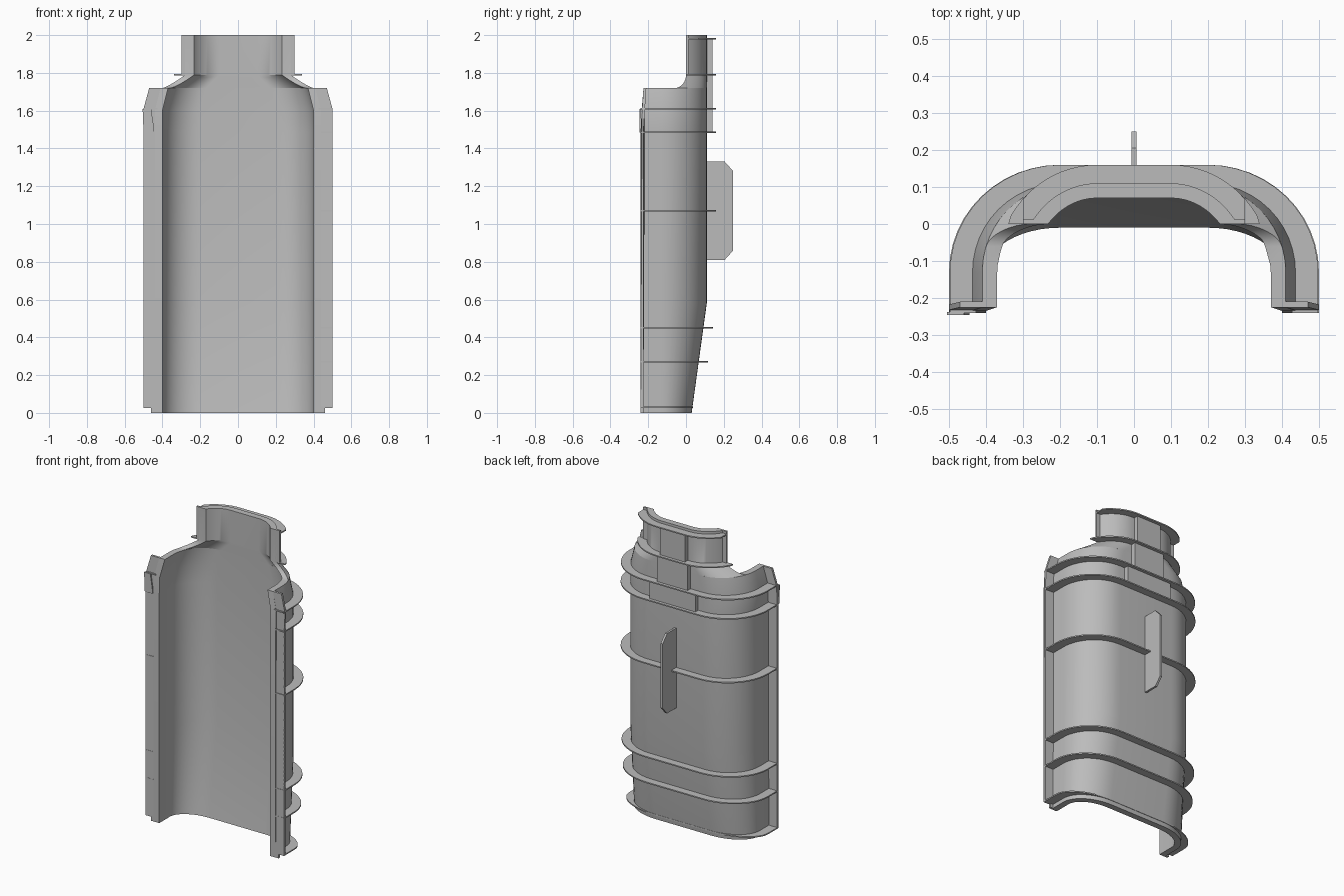
import bpy, bmesh, math

cube = bpy.data.objects.get("Cube")
if cube:
    bpy.data.objects.remove(cube)

# One plain grey for everything
grey = bpy.data.materials.new("plain_grey")
grey.use_nodes = True
grey.diffuse_color = (0.5, 0.5, 0.5, 1)
grey.node_tree.nodes["Principled BSDF"].inputs["Base Color"].default_value = (0.5, 0.5, 0.5, 1)

CY = -0.13      # depth of the corner centre
FRONT = -0.24   # depth of the open front edge
WALL = 0.04
ARC = 12

# Wall keys: height, half width of flat back, corner width, depth of back
KEYS = [(0, .2, .24, .03), (.58, .2, .24, .11), (1.6, .2, .24, .11),
        (1.72, .17, .24, .11), (1.79, .1, .214, .11), (2, .1, .214, .11)]


def wall_at(z):
    for a, b in zip(KEYS, KEYS[1:]):
        if z <= b[0]:
            t = (z - a[0]) / (b[0] - a[0])
            return [p + (q - p) * t for p, q in zip(a[1:], b[1:])]
    return KEYS[-1][1:]


def section(z, front, side=0.0, back=0.0, clip=1.0):
    """Curve round the back from the right front edge to the left one."""
    flat, rx, depth = wall_at(z)
    rx, ry = rx + side, depth + back - CY
    low = math.asin(max(0, min(1, (front - CY) / ry)))
    half = [(flat + rx * math.cos(low), front)]
    for i in range(ARC + 1):
        a = low + (math.pi / 2 - low) * i / ARC
        half.append((flat + rx * math.cos(a), CY + ry * math.sin(a)))
    half = [(min(x, clip), y, z) for x, y in half]
    return half + [(-x, y, z) for x, y, _ in reversed(half)]


def finish(name, bm):
    bmesh.ops.remove_doubles(bm, verts=bm.verts, dist=0.0002)
    bmesh.ops.recalc_face_normals(bm, faces=bm.faces)
    mesh = bpy.data.meshes.new(name)
    bm.to_mesh(mesh)
    bm.free()
    mesh.materials.append(grey)
    obj = bpy.data.objects.new(name, mesh)
    bpy.context.collection.objects.link(obj)
    bpy.ops.object.select_all(action='DESELECT')
    obj.select_set(True)
    bpy.context.view_layer.objects.active = obj
    bpy.ops.object.shade_smooth_by_angle(angle=math.radians(25))
    return obj


def loop_solid(name, rows):
    """Solid from (outer curve, inner curve) pairs stacked in height."""
    bm = bmesh.new()
    rings = [[bm.verts.new(p) for p in outer + inner[::-1]] for outer, inner in rows]
    n = len(rings[0])
    for a, b in zip(rings, rings[1:]):
        for i in range(n):
            j = (i + 1) % n
            bm.faces.new((a[i], a[j], b[j], b[i]))
    for ring in (rings[0], rings[-1]):
        for i in range(n // 2 - 1):
            bm.faces.new((ring[i], ring[i + 1], ring[n - 2 - i], ring[n - 1 - i]))
    return finish(name, bm)


def prism(name, outline, low, high, axis):
    """Extrude a closed outline along x, y or z."""
    bm = bmesh.new()
    place = {"x": lambda u, v, w: (w, u, v), "y": lambda u, v, w: (u, w, v)}[axis]
    ends = [[bm.verts.new(place(u, v, w)) for u, v in outline] for w in (low, high)]
    bm.faces.new(ends[0])
    bm.faces.new(ends[1])
    for i in range(len(outline)):
        j = (i + 1) % len(outline)
        bm.faces.new((ends[0][i], ends[0][j], ends[1][j], ends[1][i]))
    return finish(name, bm)


def rect(u0, u1, v0, v1):
    return [(u0, v0), (u1, v0), (u1, v1), (u0, v1)]


# Half shell: straight front edge, scooped shoulder, then the neck
path = [(0, FRONT), (.58, FRONT), (1.49, FRONT), (1.6, -.235)]
path += [(1.72, y) for y in (-.225, -.17, -.115, -.06)]
for i in range(1, 9):
    a = math.pi / 2 * i / 8
    path.append((1.79 - .07 * math.cos(a), -.06 + .06 * math.sin(a)))
path.append((2, 0))
loop_solid("half_shell", [(section(z, y), section(z, y, -WALL, -WALL)) for z, y in path])

# Thin ribs round the outside: height, front edge, back reach, widest x
RIBS = [(.03, FRONT, .002, 1), (.27, FRONT, .05, 1), (.45, FRONT, .05, 1),
        (1.07, FRONT, .05, 1), (1.485, FRONT, .05, 1), (1.61, FRONT, .05, 1),
        (1.79, 0, .05, .34), (1.98, 0, .05, .3)]
for number, (z, front, back, clip) in enumerate(RIBS, 1):
    rows = []
    for h in (-.004, .004):
        outer = section(z, front, .06, back, clip)
        inner = section(z, front, -.01, -.01)
        rows.append([[(x, y, z + h) for x, y, _ in c] for c in (outer, inner)])
    loop_solid(f"rib_{number}", rows)

# Edge flanges, neck lips and latch plates on both sides
for side, s in (("left", 1), ("right", -1)):
    body = [(.42, .03), (.5, .03), (.5, 1.5), (.5, 1.61), (.47, 1.72), (.4, 1.72), (.42, 1.6)]
    flange = prism(f"{side}_edge_flange", [(s * x, z) for x, z in body], FRONT, FRONT + .015, "y")
    for v in flange.data.vertices:
        if v.co.z > 1.5:
            v.co.y += .015 * (v.co.z - 1.5) / .22
    prism(f"{side}_flange_foot", rect(s * .42, s * .46, 0, .035), FRONT, FRONT + .015, "y")
    prism(f"{side}_neck_lip", rect(s * .265, s * .3, 1.79, 2), 0, .012, "y")
latch = [(-.5, 1.485), (-.445, 1.485), (-.445, 1.51), (-.46, 1.61), (-.505, 1.61)]
prism("latch_plate", latch, FRONT - .006, FRONT + .002, "y")

# Raised pads between the upper ribs
for name, half, low, high in (("upper", .09, 1.79, 1.98), ("middle", .11, 1.61, 1.79),
                              ("lower", .165, 1.485, 1.61)):
    prism(f"{name}_back_pad", rect(-half, half, low, high), .1, .14, "y")

# Upright fin on the back
fin = [(.1, .81), (.205, .81), (.25, .86), (.25, 1.28), (.205, 1.33), (.1, 1.33)]
prism("back_fin", fin, -.007, .007, "x")
